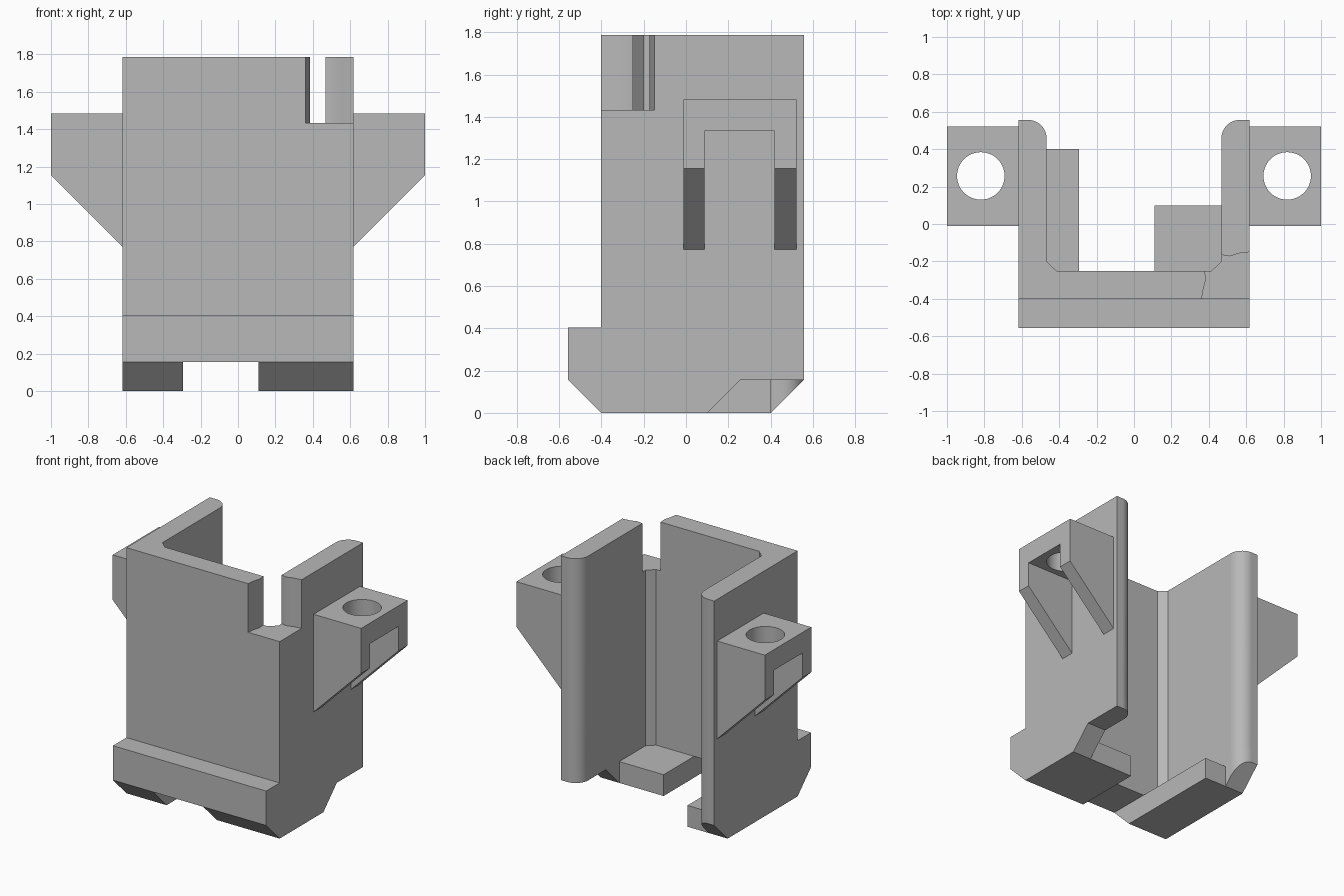
import bpy, bmesh, math
from mathutils import Vector

if "Cube" in bpy.data.objects:
    bpy.data.objects.remove(bpy.data.objects["Cube"], do_unlink=True)

GREY = (0.48, 0.48, 0.48, 1)
mat = bpy.data.materials.new("plain_grey")
mat.use_nodes = True
mat.diffuse_color = GREY
mat.node_tree.nodes["Principled BSDF"].inputs["Base Color"].default_value = GREY

W, D, H = 0.617, 0.557, 1.787     # half width, half depth, height
T = 0.155                         # floor thickness and bottom chamfer


def prism(name, points, axis, lo, hi):
    """Extrude a 2D profile along an axis (remaining axes in x, y, z order)."""
    def place(p, t):
        c = list(p)
        c.insert("xyz".index(axis), t)
        return Vector(c)
    bm = bmesh.new()
    face = bm.faces.new([bm.verts.new(place(p, lo)) for p in points])
    out = bmesh.ops.extrude_face_region(bm, geom=[face])
    verts = [g for g in out["geom"] if isinstance(g, bmesh.types.BMVert)]
    bmesh.ops.translate(bm, verts=verts, vec=place((0, 0), hi - lo))
    bmesh.ops.recalc_face_normals(bm, faces=bm.faces)
    mesh = bpy.data.meshes.new(name)
    bm.to_mesh(mesh)
    bm.free()
    mesh.materials.append(mat)
    obj = bpy.data.objects.new(name, mesh)
    bpy.context.collection.objects.link(obj)
    return obj


def rect(x0, x1, y0, y1):
    return [(x0, y0), (x1, y0), (x1, y1), (x0, y1)]


def arc(cx, cy, r, start, end, n):
    angles = [math.radians(start + (end - start) * i / n) for i in range(n + 1)]
    return [(cx + r * math.cos(a), cy + r * math.sin(a)) for a in angles]


def activate(obj):
    bpy.ops.object.select_all(action="DESELECT")
    obj.select_set(True)
    bpy.context.view_layer.objects.active = obj


def cut(obj, cutter):
    cutter.hide_render = True
    mod = obj.modifiers.new("cut", "BOOLEAN")
    mod.operation, mod.solver, mod.object = "DIFFERENCE", "EXACT", cutter
    activate(obj)
    bpy.ops.object.modifier_apply(modifier=mod.name)
    bpy.data.objects.remove(cutter, do_unlink=True)


def finish(obj):
    activate(obj)
    bpy.ops.object.shade_smooth_by_angle(angle=math.radians(30))
    mod = obj.modifiers.new("even_shading", "WEIGHTED_NORMAL")
    mod.keep_sharp = True


def mirrored(half):
    return half + [(-x, y) for x, y in reversed(half)]


# Body: side profile with the front lip and chamfered bottom edges
body = prism("body", [(-0.402, 0), (0.402, 0), (D, T), (D, H), (-0.402, H),
                      (-0.402, 0.405), (-D, 0.405), (-D, T)], "x", -W, W)

# Hollow inside, open at the back, with rounded rear wall edges
rear_edge = arc(0.567, 0.457, 0.1, 180, 90, 12) + [(0.567, 0.8)]
cut(body, prism("hollow", mirrored([(0.415, -0.25), (0.467, -0.2)] + rear_edge),
                "z", T, 2))
cut(body, prism("rear_opening", mirrored([(0.467, 0.402)] + rear_edge),
                "z", -0.1, 0.3))

# Bottom gap between the two ledges
cut(body, prism("gap", [(-0.7, -0.1), (1, -0.1), (1, 0.3), (-0.25, 0.3),
                        (-0.25, T), (-0.7, T)], "x", -0.293, 0.11))

# Shorter left ledge and slanted cut under the left wall
cut(body, prism("ledge_end", rect(0, 0.467, 0.1, 1), "z", -0.1, 0.3))
cut(body, prism("wall_slant", [(0, -0.1), (0.1 + T, T), (0.8, T), (0.8, -0.1)],
                "x", 0.42, 0.8))

# Open notch in the upper front left corner
cut(body, prism("corner_notch", [(0.36, -0.5), (0.362, -0.402), (0.37, -0.35),
                                 (0.384, -0.3), (0.378, -0.24), (0.44, -0.16),
                                 (0.467, -0.165), (0.51, -0.173),
                                 (0.56, -0.157), (0.617, -0.15), (0.7, -0.15),
                                 (0.7, -0.5)], "z", 1.433, 2))
finish(body)

# Side brackets: hollow gussets with a round hole in the top plate
for side, s in (("left", 1), ("right", -1)):
    outline = [(0.6, 1.483), (1, 1.483), (1, 1.155), (W, 0.772), (0.6, 0.772)]
    bracket = prism(side + "_bracket", [(s * x, z) for x, z in outline],
                    "y", -0.012, 0.522)
    cut(bracket, prism("pocket", rect(0.087, 0.418, 0.5, 1.333),
                       "x", min(s * 0.5, s * 1.2), max(s * 0.5, s * 1.2)))
    cut(bracket, prism("hole", arc(s * 0.819, 0.257, 0.127, 0, 360, 48)[:-1],
                       "z", 1.2, 1.6))
    finish(bracket)
